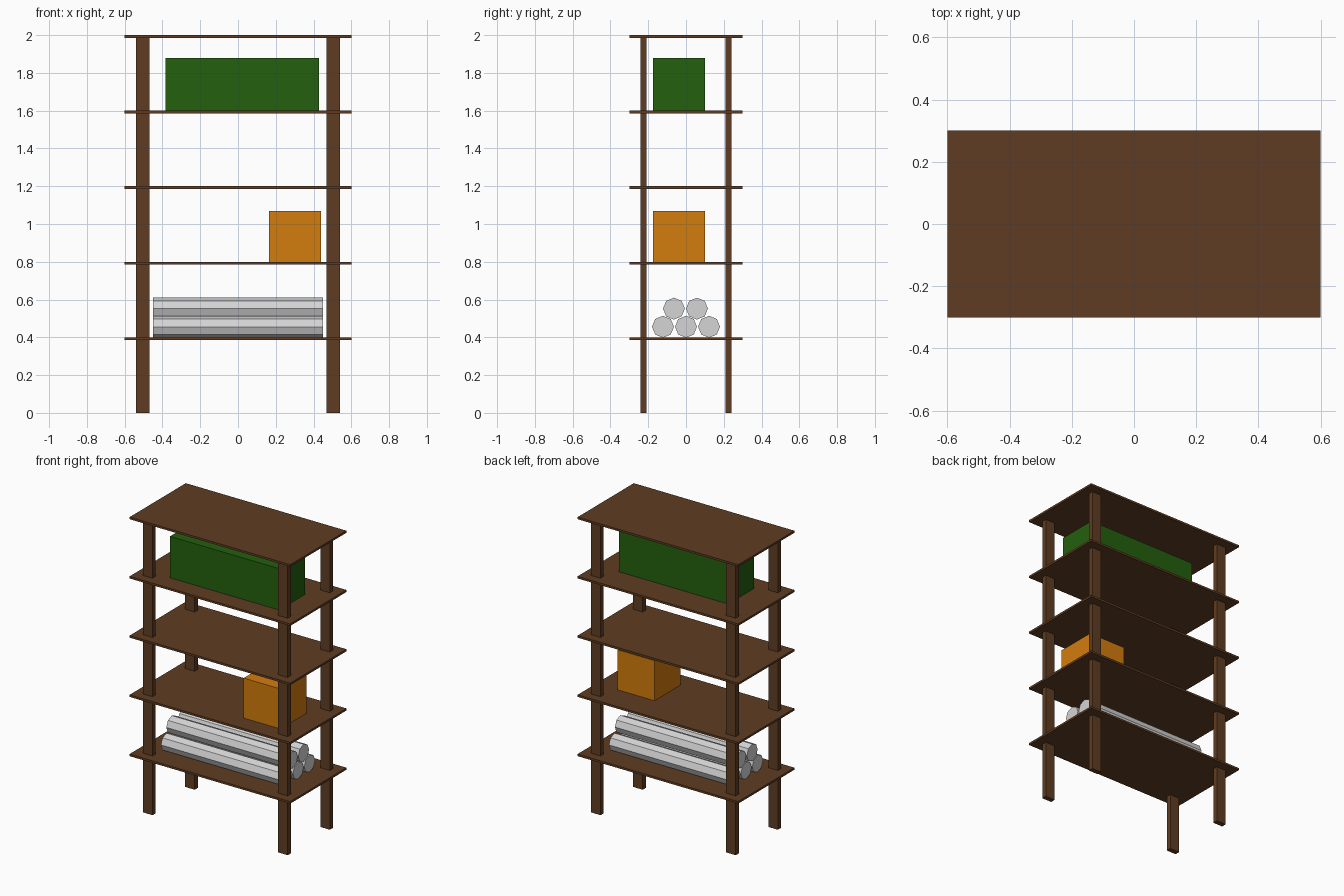
import bpy
from math import pi

cube = bpy.data.objects.get("Cube")
if cube:
    bpy.data.objects.remove(cube, do_unlink=True)


def material(name, rgb):
    mat = bpy.data.materials.new(name)
    mat.use_nodes = True
    mat.diffuse_color = (*rgb, 1)
    mat.node_tree.nodes["Principled BSDF"].inputs["Base Color"].default_value = (*rgb, 1)
    return mat


BROWN = material("brown wood", (0.115, 0.046, 0.016))
GREEN = material("dark green", (0.017, 0.115, 0.004))
ORANGE = material("orange", (0.65, 0.2, 0.004))
GREY = material("light grey", (0.66, 0.66, 0.66))


def box(name, low, high, mat):
    centre = [(a + b) / 2 for a, b in zip(low, high)]
    bpy.ops.mesh.primitive_cube_add(size=1, location=centre)
    obj = bpy.context.object
    obj.name = name
    obj.scale = [b - a for a, b in zip(low, high)]
    bpy.ops.object.transform_apply(location=False, rotation=False, scale=True)
    obj.data.materials.append(mat)


# Five thin shelves
SPACING, THICK = 0.4, 0.014
for i in range(1, 6):
    top = i * SPACING
    box(f"shelf_{i}", (-0.6, -0.3, top - THICK), (0.6, 0.3, top), BROWN)

# Four flat posts, ending inside the top shelf
for side, x in (("right", -0.505), ("left", 0.505)):
    for end, y in (("front", -0.225), ("back", 0.225)):
        box(f"{end}_{side}_post", (x - 0.036, y - 0.017, 0),
            (x + 0.036, y + 0.017, 2 - THICK / 2), BROWN)

# Stored boxes
box("green_crate", (-0.385, -0.175, 1.6), (0.43, 0.1, 1.88), GREEN)
box("orange_box", (0.165, -0.175, 0.8), (0.44, 0.1, 1.07), ORANGE)

# Stack of eight-sided rolls
RADIUS = 0.058
rows = [(-0.122, 0.456), (0, 0.456), (0.122, 0.456), (-0.064, 0.552), (0.058, 0.552)]
for i, (y, z) in enumerate(rows):
    bpy.ops.mesh.primitive_cylinder_add(vertices=8, radius=RADIUS, depth=0.9,
                                        location=(0, y, z), rotation=(0, pi / 2, 0))
    roll = bpy.context.object
    roll.name = f"roll_{i + 1}"
    roll.data.materials.append(GREY)
